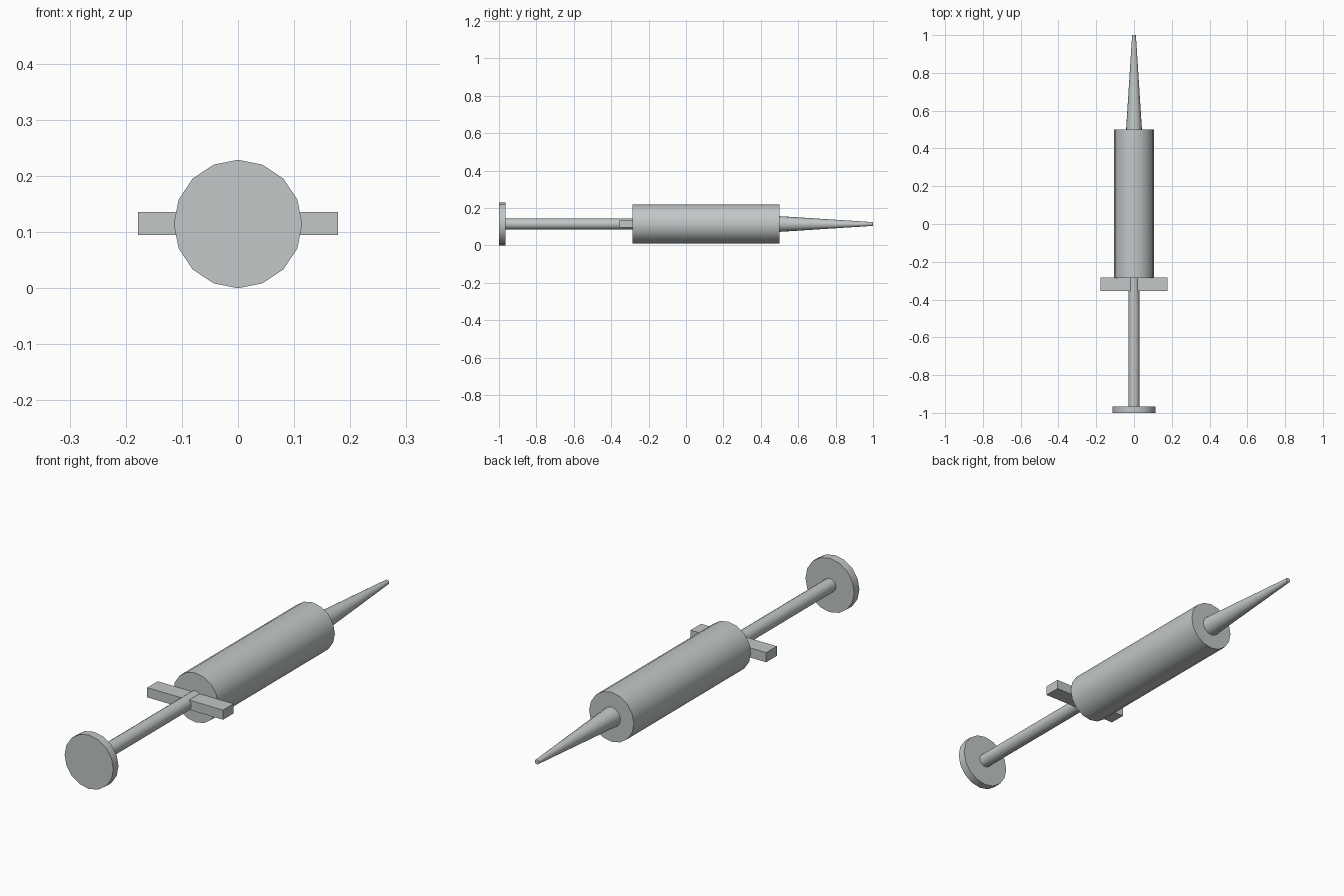
import bpy
from math import pi

if "Cube" in bpy.data.objects:
    bpy.data.objects.remove(bpy.data.objects["Cube"])

Z = 0.1145  # height of the syringe axis

grey = bpy.data.materials.new("light_grey")
grey.diffuse_color = (0.54, 0.57, 0.57, 1)
grey.use_nodes = True
grey.node_tree.nodes["Principled BSDF"].inputs["Base Color"].default_value = grey.diffuse_color


def turned(name, y0, y1, r0, r1, sides=16):
    """Round part along y, radius r0 at y0 and r1 at y1."""
    bpy.ops.mesh.primitive_cone_add(vertices=sides, radius1=r0, radius2=r1, depth=y1 - y0,
                                    location=(0, (y0 + y1) / 2, Z), rotation=(-pi / 2, 0, 0))
    ob = bpy.context.object
    ob.name = name
    ob.data.materials.append(grey)
    bpy.ops.object.shade_smooth_by_angle(angle=pi / 5)
    return ob


# Plunger: thumb disc and rod
turned("thumb_disc", -1.0, -0.965, 0.1145, 0.1145)
turned("plunger_rod", -0.965, -0.28, 0.029, 0.029)

# Barrel and tapered needle
turned("barrel", -0.285, 0.5, 0.105, 0.105)
turned("needle", 0.5, 1.0, 0.042, 0.01)

# Finger grip bar
bpy.ops.mesh.primitive_cube_add(size=1, location=(0, -0.3195, Z + 0.001))
grip = bpy.context.object
grip.name = "finger_grip"
grip.scale = (0.356, 0.071, 0.041)
grip.data.materials.append(grey)
